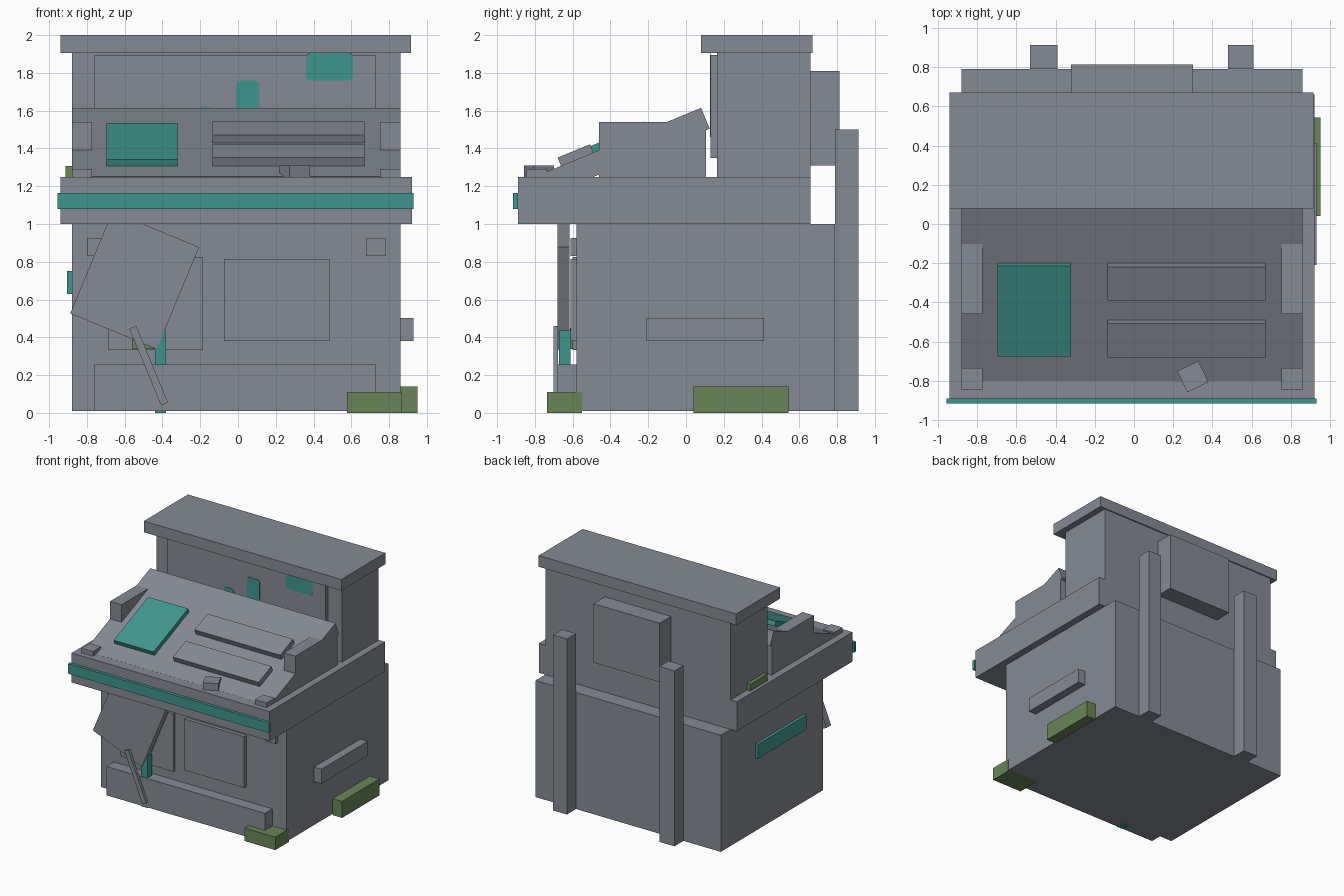
import bpy
import bmesh
import math
from mathutils import Matrix, Vector

if "Cube" in bpy.data.objects:
    bpy.data.objects.remove(bpy.data.objects["Cube"], do_unlink=True)


def material(name, color):
    mat = bpy.data.materials.new(name)
    mat.use_nodes = True
    mat.diffuse_color = (*color, 1)
    mat.node_tree.nodes["Principled BSDF"].inputs["Base Color"].default_value = (*color, 1)
    return mat


GREY = material("slate grey", (0.235, 0.255, 0.292))
TEAL = material("teal", (0.051, 0.305, 0.275))
GREEN = material("moss green", (0.14, 0.24, 0.092))

TILT = math.radians(22.5)


def block(name, center, size, mat=GREY, angle=0, axis="X"):
    """Box with its rotation applied to the mesh."""
    bm = bmesh.new()
    bmesh.ops.create_cube(bm, size=1, matrix=Matrix.Diagonal((*size, 1)))
    bmesh.ops.rotate(bm, verts=bm.verts, matrix=Matrix.Rotation(angle, 3, axis))
    mesh = bpy.data.meshes.new(name)
    bm.to_mesh(mesh)
    bm.free()
    mesh.materials.append(mat)
    obj = bpy.data.objects.new(name, mesh)
    obj.location = center
    bpy.context.collection.objects.link(obj)
    return obj


def span(name, x, y, z, mat=GREY):
    """Upright box given by its extents."""
    center = [sum(r) / 2 for r in (x, y, z)]
    return block(name, center, [r[1] - r[0] for r in (x, y, z)], mat)


def on_slope(name, x, y, length, thick, mat=GREY, lift=0.5):
    """Box lying on the sloped desk; lift 0.5 rests on it, -0.5 hangs below."""
    surface = Vector((sum(x) / 2, y, 1.615 + (y - 0.08) * math.tan(TILT)))
    normal = Vector((0, -math.sin(TILT), math.cos(TILT)))
    size = (x[1] - x[0], length, thick)
    return block(name, surface + normal * thick * lift, size, mat, TILT)


def rounded_plate(name, x, z, radius=0.025):
    """Thin rounded plate on the upper front panel."""
    bm = bmesh.new()
    verts = []
    corners = ((x[1], z[1], -1, -1), (x[0], z[1], 1, -1), (x[0], z[0], 1, 1), (x[1], z[0], -1, 1))
    for quarter, (cx, cz, sx, sz) in enumerate(corners):
        for step in range(5):
            a = math.pi / 2 * (quarter + step / 4)
            verts.append(bm.verts.new((cx + radius * (sx + math.cos(a)), 0.131,
                                       cz + radius * (sz + math.sin(a)))))
    face = bm.faces.new(verts)
    out = bmesh.ops.extrude_face_region(bm, geom=[face])
    moved = [v for v in out["geom"] if isinstance(v, bmesh.types.BMVert)]
    bmesh.ops.translate(bm, verts=moved, vec=(0, -0.005, 0))
    bmesh.ops.recalc_face_normals(bm, faces=bm.faces)
    mesh = bpy.data.meshes.new(name)
    bm.to_mesh(mesh)
    bm.free()
    mesh.materials.append(TEAL)
    bpy.context.collection.objects.link(bpy.data.objects.new(name, mesh))


# Main cabinet, desk slab, upper housing and cap
WIDE = (-0.88, 0.86)
span("lower_cabinet", WIDE, (-0.58, 0.79), (0.01, 1.0))
span("desk_slab", (-0.94, 0.92), (-0.89, 0.66), (1.0, 1.25))
span("desk_edge_strip", (-0.955, 0.93), (-0.915, -0.89), (1.08, 1.165), TEAL)
span("upper_housing", WIDE, (0.165, 0.66), (1.25, 1.905))
span("top_cap", (-0.94, 0.915), (0.08, 0.67), (1.905, 2.0))

# Upper front panel with its displays
span("upper_front_panel", (-0.76, 0.73), (0.13, 0.165), (1.35, 1.895))
rounded_plate("display_middle", (-0.01, 0.115), (1.58, 1.76))
rounded_plate("display_left", (0.36, 0.61), (1.76, 1.905))
rounded_plate("display_right", (-0.22, -0.13), (1.46, 1.62))

# Sloped desk and the parts lying on it
on_slope("sloped_desk", WIDE, -0.36, 0.952, 0.12, lift=-0.5)
on_slope("desk_screen", (-0.695, -0.32), -0.43, 0.5, 0.037, TEAL)
on_slope("lower_key_pad", (-0.135, 0.67), -0.576, 0.186, 0.047)
on_slope("upper_key_pad", (-0.135, 0.67), -0.286, 0.186, 0.047)
block("desk_knob", (0.3, -0.778, 1.28), (0.12, 0.12, 0.06), angle=math.radians(26), axis="Z")

# Parts repeated on both sides
for side, sign in (("left", 1), ("right", -1)):
    def pair(a, b):
        return tuple(sorted((-0.01 + sign * a, -0.01 + sign * b)))
    span(f"{side}_cheek", pair(0.762, 0.87), (-0.46, 0.105), (1.25, 1.54))
    span(f"{side}_desk_corner", pair(0.762, 0.87), (-0.845, -0.735), (1.25, 1.29))
    span(f"{side}_front_bracket", pair(0.69, 0.79), (-0.612, -0.58), (0.83, 0.927))
    span(f"{side}_back_post", pair(0.49, 0.62) if sign > 0 else pair(0.38, 0.52),
         (0.79, 0.912), (0.01, 1.5))

# Back box
span("back_box", (-0.32, 0.3), (0.66, 0.812), (1.31, 1.81))

# Cabinet front
span("kick_box", (-0.76, 0.73), (-0.68, -0.58), (0.01, 0.255))
span("left_front_panel", (-0.075, 0.485), (-0.612, -0.58), (0.38, 0.815))
span("right_front_panel", (-0.685, -0.185), (-0.6, -0.58), (0.333, 0.825))
block("hanging_door", (-0.547, -0.648, 0.702), (0.496, 0.062, 0.585), angle=TILT, axis="Y")
block("fallen_strip", (-0.473, -0.69, 0.25), (0.04, 0.025, 0.44), angle=-TILT, axis="Y")
span("front_pipe", (-0.44, -0.38), (-0.672, -0.612), (0.0, 0.435), TEAL)
span("moss_behind_door", (-0.56, -0.44), (-0.614, -0.6), (0.337, 0.45), GREEN)

# Cabinet sides
span("left_handle", (0.86, 0.93), (-0.21, 0.412), (0.38, 0.503))
span("right_side_strip", (-0.905, -0.88), (-0.325, 0.325), (0.63, 0.752), TEAL)

# Moss clumps
span("moss_front", (0.577, 0.865), (-0.735, -0.55), (0.0, 0.11), GREEN)
span("moss_side", (0.86, 0.95), (0.04, 0.543), (0.0, 0.14), GREEN)
span("moss_desk", (-0.912, -0.88), (0.21, 0.44), (1.25, 1.307), GREEN)
